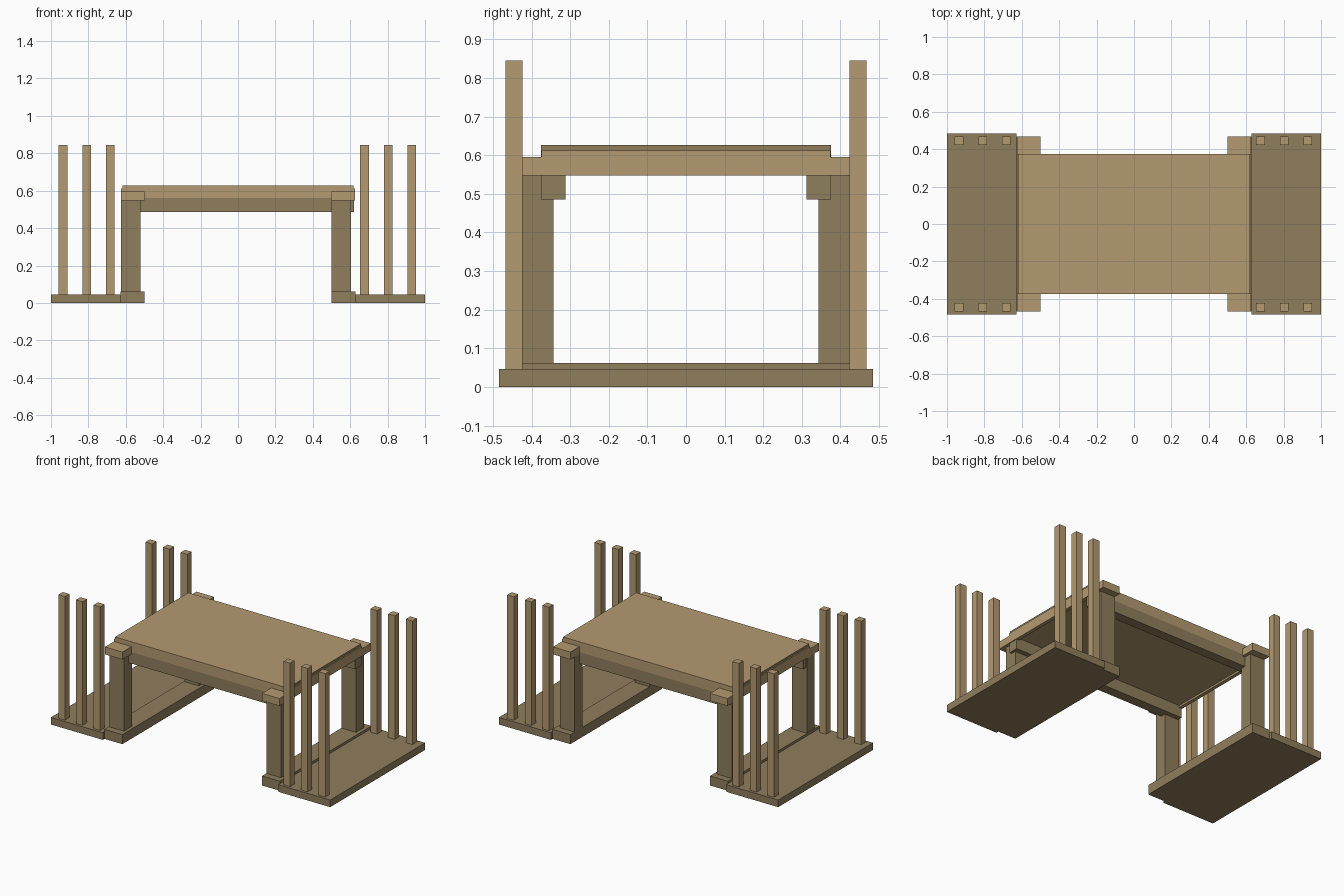
import bpy
import bmesh

cube = bpy.data.objects.get("Cube")
if cube:
    bpy.data.objects.remove(cube, do_unlink=True)


def make_material(name, rgb):
    m = bpy.data.materials.new(name)
    m.use_nodes = True
    m.diffuse_color = (*rgb, 1)
    m.node_tree.nodes["Principled BSDF"].inputs["Base Color"].default_value = (*rgb, 1)
    return m


light_wood = make_material("light_wood", (0.456, 0.328, 0.165))
dark_wood = make_material("dark_wood", (0.279, 0.209, 0.107))


def box(name, xs, ys, zs, *mats):
    """Box spanning the given (low, high) range on each axis."""
    bm = bmesh.new()
    bmesh.ops.create_cube(bm, size=1)
    for v in bm.verts:
        for i, (a, b) in enumerate((xs, ys, zs)):
            v.co[i] = min(a, b) if v.co[i] < 0 else max(a, b)
    mesh = bpy.data.meshes.new(name)
    bm.to_mesh(mesh)
    bm.free()
    for m in mats:
        mesh.materials.append(m)
    obj = bpy.data.objects.new(name, mesh)
    bpy.context.collection.objects.link(obj)
    return obj


def span(sign, a, b):
    return (sign * a, sign * b)


# Table top: light slab with dark end grain
top = box("table_top", (-0.618, 0.618), (-0.375, 0.375), (0.56, 0.627), light_wood, dark_wood)
for face in top.data.polygons:
    if abs(face.normal.x) > 0.5:
        face.material_index = 1

for sx, side in ((1, "left"), (-1, "right")):
    # Side platform, foot sill and end rail
    box(f"{side}_platform", span(sx, 0.628, 1.0), (-0.485, 0.485), (0, 0.046), dark_wood)
    box(f"{side}_foot_sill", span(sx, 0.5, 0.628), (-0.468, 0.468), (0, 0.062), dark_wood)
    box(f"{side}_end_rail", span(sx, 0.602, 0.625), (-0.374, 0.374), (0.548, 0.612), light_wood)
    # Both pairs of legs sit toward the right edge of their sills
    leg_x = (0.5, 0.605) if sx > 0 else (-0.625, -0.52)
    for sy, end in ((-1, "front"), (1, "back")):
        box(f"{side}_{end}_leg", leg_x, span(sy, 0.343, 0.424), (0.06, 0.55), dark_wood)
        box(f"{side}_{end}_leg_cap", span(sx, 0.5, 0.625), span(sy, 0.343, 0.468),
            (0.548, 0.596), light_wood)
        # Three upright poles at each end of the platform
        for i in range(3):
            x = sx * (0.68 + 0.126 * i) - 0.003
            box(f"{side}_{end}_pole_{i + 1}", (x - 0.0235, x + 0.0235),
                span(sy, 0.423, 0.468), (0.04, 0.845), light_wood)

# Long beams under the front and back edges of the table top
for sy, end in ((-1, "front"), (1, "back")):
    box(f"{end}_under_beam", (-0.62, 0.62), span(sy, 0.312, 0.375), (0.486, 0.56), dark_wood)
